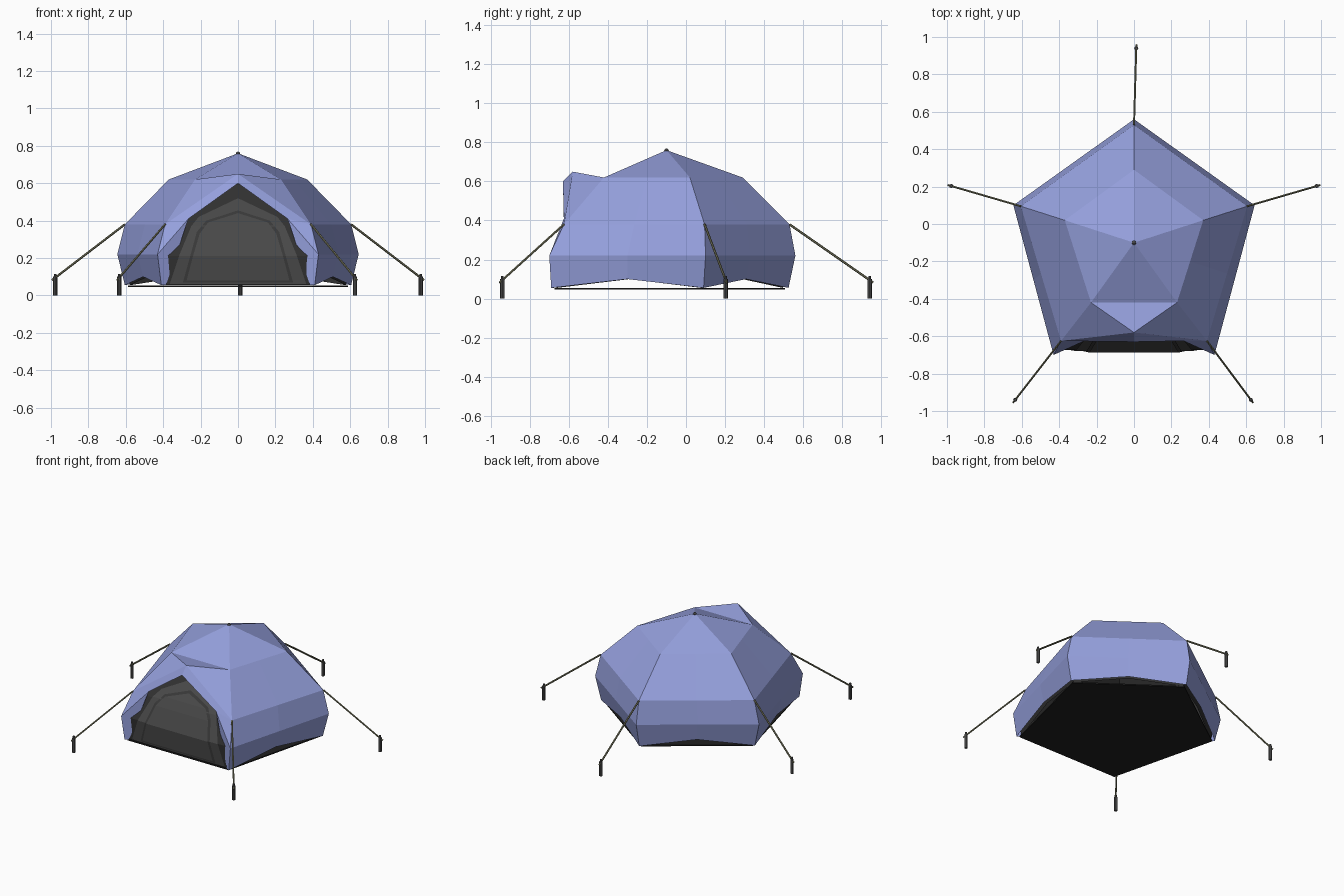
import bpy, bmesh
from mathutils import Vector

if "Cube" in bpy.data.objects:
    bpy.data.objects.remove(bpy.data.objects["Cube"])


def material(name, rgb):
    m = bpy.data.materials.new(name)
    m.diffuse_color = (*rgb, 1)
    m.use_nodes = True
    m.node_tree.nodes["Principled BSDF"].inputs["Base Color"].default_value = m.diffuse_color
    return m


BLUE = material("blue_fabric", (0.30, 0.35, 0.72))
DARK = material("dark_lining", (0.03, 0.03, 0.03))
FLOOR = material("black_floor", (0.014, 0.014, 0.014))
MESH = material("grey_mesh", (0.065, 0.065, 0.065))
TRIM = material("door_trim", (0.04, 0.04, 0.04))
ROPE = material("olive_rope", (0.2, 0.2, 0.12))
METAL = material("stake_metal", (0.09, 0.09, 0.09))


def make(name, polys, mat, thick=0):
    """Build a flat-shaded object from polygons, welding shared points."""
    bm = bmesh.new()
    for p in polys:
        bm.faces.new([bm.verts.new(v) for v in p])
    bmesh.ops.remove_doubles(bm, verts=bm.verts, dist=0.0005)
    bmesh.ops.recalc_face_normals(bm, faces=bm.faces)
    me = bpy.data.meshes.new(name)
    bm.to_mesh(me)
    bm.free()
    ob = bpy.data.objects.new(name, me)
    bpy.context.collection.objects.link(ob)
    me.materials.append(mat)
    if thick:
        s = ob.modifiers.new("thickness", 'SOLIDIFY')
        s.thickness = thick
        s.offset = 0
    return ob


def mirror(p):
    return [(-x, y, z) for x, y, z in reversed(p)]


# Pentagon rings: back y, side x, side y, front x, front y, height
RINGS = [(0.29, 0.37, 0.02, 0.23, -0.42, 0.62),
         (0.53, 0.605, 0.095, 0.39, -0.625, 0.38),
         (0.56, 0.645, 0.10, 0.43, -0.70, 0.22),
         (0.525, 0.605, 0.09, 0.41, -0.69, 0.055)]
APEX = (0, -0.1, 0.76)


def half_ring(r, lift=0.0):
    """Back corner, mid, side corner, mid, front corner on the right side."""
    by, sx, sy, fx, fy, z = r
    a, b, c = Vector((0, by, z)), Vector((sx, sy, z)), Vector((fx, fy, z))
    up = Vector((0, 0, lift))
    return [tuple(v) for v in (a, (a + b) / 2 + up, b, (b + c) / 2 + up, c)]


def shell(rings, apex):
    hs = [half_ring(r, 0.045 if i == 3 else 0) for i, r in enumerate(rings)]
    out = [[apex, hs[0][k], hs[0][k + 2]] for k in (0, 2)]
    for u, l in zip(hs, hs[1:]):
        out += [[u[k], l[k], l[k + 1], u[k + 1]] for k in range(4)]
    return out, hs


# Outer fly with hood and doorway rim
polys, hs = shell(RINGS, APEX)
f = [h[4] for h in hs]
back_mid, peak, lip = (0, -0.42, 0.62), (0, -0.58, 0.65), (0, -0.63, 0.60)
knee, foot = (0.265, -0.625, 0.41), (0.385, -0.675, 0.055)
polys += [[APEX, f[0], back_mid],
          [back_mid, f[0], peak],
          [f[0], f[1], peak],
          [peak, f[1], knee, lip],
          [f[1], f[2], knee],
          [knee, f[2], f[3], foot]]
make("tent_fly", polys + [mirror(p) for p in polys], BLUE)

# Inner tent, a slightly smaller closed shell
S = 0.955
inner = [tuple((v + 0.1) * S - 0.1 if i in (0, 2, 4) else v * S if i < 5 else
               (v - 0.05) * 0.95 + 0.05 for i, v in enumerate(r)) for r in RINGS]
top = (0, -0.1, 0.72)
ip, ih = shell(inner, top)
g = [h[4] for h in ih]
ip.append([top, g[0], (0, g[0][1], g[0][2])])
for u, l in zip(g, g[1:]):
    ip.append([u, l, (0, l[1], l[2]), (0, u[1], u[2])])
make("inner_tent", ip + [mirror(p) for p in ip], DARK)

# Groundsheet
b = [hs[3][k] for k in (0, 2, 4)]
sheet = [(x * 0.97, (y + 0.1) * 0.97 - 0.1, 0.05) for x, y, z in b]
make("groundsheet", [sheet + mirror(sheet)[:-1]], FLOOR, 0.008)


# Door panels lie on the sloping front wall of the inner tent
def wall_y(z):
    pts = [(p[2], p[1]) for p in reversed(g)]
    for (z0, y0), (z1, y1) in zip(pts, pts[1:]):
        if z <= z1:
            break
    return y0 + (y1 - y0) * (z - z0) / (z1 - z0)


def strips(profile, off):
    """Right half of a symmetric panel, in horizontal strips, then mirrored."""
    out = []
    for (x0, z0), (x1, z1) in zip(profile, profile[1:]):
        q = [(0, wall_y(z0) - off, z0), (x0, wall_y(z0) - off, z0),
             (x1, wall_y(z1) - off, z1), (0, wall_y(z1) - off, z1)]
        out.append(q[:3] if x1 == 0 else q)
    return out + [mirror(p) for p in out]


make("door_surround", strips([(0.365, 0.06), (0.315, 0.212), (0.25, 0.37),
                              (0.21, 0.42), (0, 0.52)], 0.006), MESH)
make("door_trim", strips([(0.295, 0.068), (0.255, 0.212), (0.22, 0.34),
                          (0.17, 0.40), (0, 0.455)], 0.010), TRIM)
make("door_flap", strips([(0.275, 0.08), (0.24, 0.212), (0.205, 0.33),
                          (0.16, 0.39), (0, 0.44)], 0.014), MESH)


def rod(name, p, q, r, mat, sides=8):
    p, q = Vector(p), Vector(q)
    bpy.ops.mesh.primitive_cylinder_add(vertices=sides, radius=r,
                                        depth=(q - p).length, location=(p + q) / 2)
    ob = bpy.context.object
    ob.rotation_euler = (q - p).to_track_quat('Z', 'Y').to_euler()
    ob.name = name
    ob.data.materials.append(mat)


# Guy ropes and stakes at the five corners
h = hs[1]
for n, (c, s) in enumerate([(h[0], (0.012, 0.94)),
                            (h[2], (0.977, 0.203)), (h[4], (0.625, -0.94)),
                            ((-h[2][0], *h[2][1:]), (-0.977, 0.203)),
                            ((-h[4][0], *h[4][1:]), (-0.635, -0.94))]):
    end = Vector((*s, 0.095))
    tip = end + (end - Vector(c)).normalized() * 0.022
    rod(f"guy_rope_{n}", c, tip, 0.006, ROPE, 6)
    rod(f"stake_{n}", (*s, 0), (*s, 0.10), 0.011, METAL)
    rod(f"stake_tip_{n}", (*s, 0.10), (*s, 0.115), 0.007, METAL)

# Knob at the crown
bpy.ops.mesh.primitive_uv_sphere_add(segments=8, ring_count=6, radius=0.012,
                                     location=(0, -0.1, 0.757))
bpy.context.object.name = "crown_knob"
bpy.context.object.data.materials.append(METAL)
